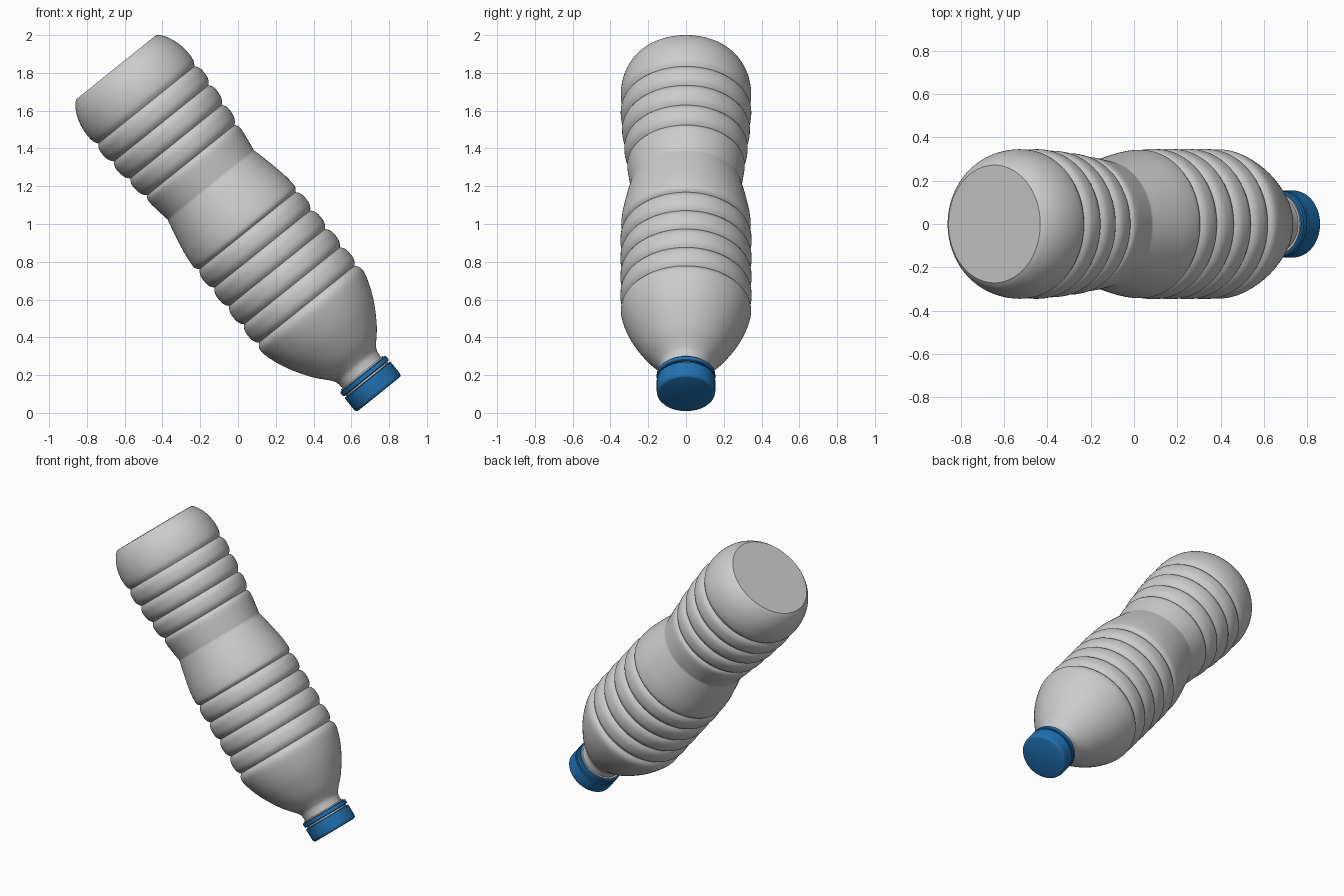
import bpy, bmesh, math
from mathutils import Matrix

if "Cube" in bpy.data.objects:
    bpy.data.objects.remove(bpy.data.objects["Cube"])

SEG = 96
TILT = math.radians(141.2)
PLACE = Matrix.Translation((-0.645, 0, 1.83)) @ Matrix.Rotation(TILT, 4, 'Y')


def smooth(pts, steps=6):
    """Catmull-Rom curve through (t, r) points."""
    p = [pts[0]] + pts + [pts[-1]]
    out = []
    for i in range(1, len(p) - 2):
        a, b, c, d = p[i - 1:i + 3]
        for s in range(steps):
            u = s / steps
            out.append(tuple(0.5 * (2 * b[k] + (c[k] - a[k]) * u
                       + (2 * a[k] - 5 * b[k] + 4 * c[k] - d[k]) * u * u
                       + (3 * b[k] - a[k] - 3 * c[k] + d[k]) * u ** 3) for k in (0, 1)))
    return out + [pts[-1]]


def ribs(start, pitch, radii, depth=0.022, steps=12):
    """Rounded ribs separated by sharp grooves."""
    out = []
    for i in range(len(radii) - 1):
        for s in range(steps + 1):
            u = s / steps
            env = radii[i] + (radii[i + 1] - radii[i]) * u
            out.append((start + pitch * (i + u), env - depth * abs(2 * u - 1) ** 3))
    return out


def lathe(name, profile, material=None):
    """Revolve a (t, r) profile around the bottle axis; r = 0 ends are poles."""
    bm = bmesh.new()
    rings = []
    for t, r in profile:
        if r < 1e-6:
            rings.append([bm.verts.new((0, 0, t))])
        else:
            rings.append([bm.verts.new((r * math.cos(2 * math.pi * i / SEG),
                                        r * math.sin(2 * math.pi * i / SEG), t)) for i in range(SEG)])
    for a, b in zip(rings, rings[1:]):
        for i in range(SEG):
            j = (i + 1) % SEG
            if len(a) == 1:
                bm.faces.new((a[0], b[j], b[i]))
            elif len(b) == 1:
                bm.faces.new((a[i], a[j], b[0]))
            else:
                bm.faces.new((a[i], a[j], b[j], b[i]))
    bmesh.ops.remove_doubles(bm, verts=bm.verts, dist=1e-5)
    bmesh.ops.recalc_face_normals(bm, faces=bm.faces)
    mesh = bpy.data.meshes.new(name)
    bm.to_mesh(mesh)
    bm.free()
    obj = bpy.data.objects.new(name, mesh)
    bpy.context.collection.objects.link(obj)
    obj.matrix_world = PLACE
    if material:
        mesh.materials.append(material)
    bpy.ops.object.select_all(action='DESELECT')
    obj.select_set(True)
    bpy.context.view_layer.objects.active = obj
    bpy.ops.object.shade_smooth_by_angle(angle=math.radians(32))
    return obj


# Bottle: flat base, ribs, waist, ribs, shoulder and neck
body = [(0, 0)]
body += smooth([(0, 0.272), (0.02, 0.293), (0.06, 0.318), (0.11, 0.336), (0.17, 0.345),
                (0.225, 0.342), (0.256, 0.326)])
body += ribs(0.256, 0.125, [0.348, 0.343, 0.332, 0.319])
body += smooth([(0.631, 0.297), (0.65, 0.309), (0.68, 0.310), (0.74, 0.302), (0.80, 0.293)])
body += smooth([(0.80, 0.293), (0.87, 0.310), (0.95, 0.327), (1.02, 0.339), (1.085, 0.342),
                (1.11, 0.325)])
body += ribs(1.11, 0.125, [0.347] * 5)
body += smooth([(1.61, 0.325), (1.635, 0.342), (1.67, 0.343), (1.73, 0.326), (1.80, 0.297),
                (1.87, 0.258), (1.94, 0.211), (2.0, 0.158), (2.03, 0.137), (2.06, 0.132)])
body += [(2.075, 0.132), (2.075, 0.142), (2.13, 0.142), (2.13, 0)]
lathe("bottle_body", body)

# Blue screw cap and its tamper ring
blue = bpy.data.materials.new("cap_blue")
blue.diffuse_color = (0.015, 0.168, 0.447, 1)
blue.use_nodes = True
blue.node_tree.nodes["Principled BSDF"].inputs["Base Color"].default_value = blue.diffuse_color
lathe("tamper_ring", [(2.083, 0.13), (2.083, 0.15), (2.088, 0.155), (2.110, 0.155),
                      (2.114, 0.151), (2.114, 0.13), (2.083, 0.13)], blue)
lathe("screw_cap", [(2.123, 0), (2.123, 0.151), (2.127, 0.155), (2.200, 0.155), (2.210, 0.153),
                    (2.217, 0.148), (2.220, 0.141), (2.220, 0)], blue)
